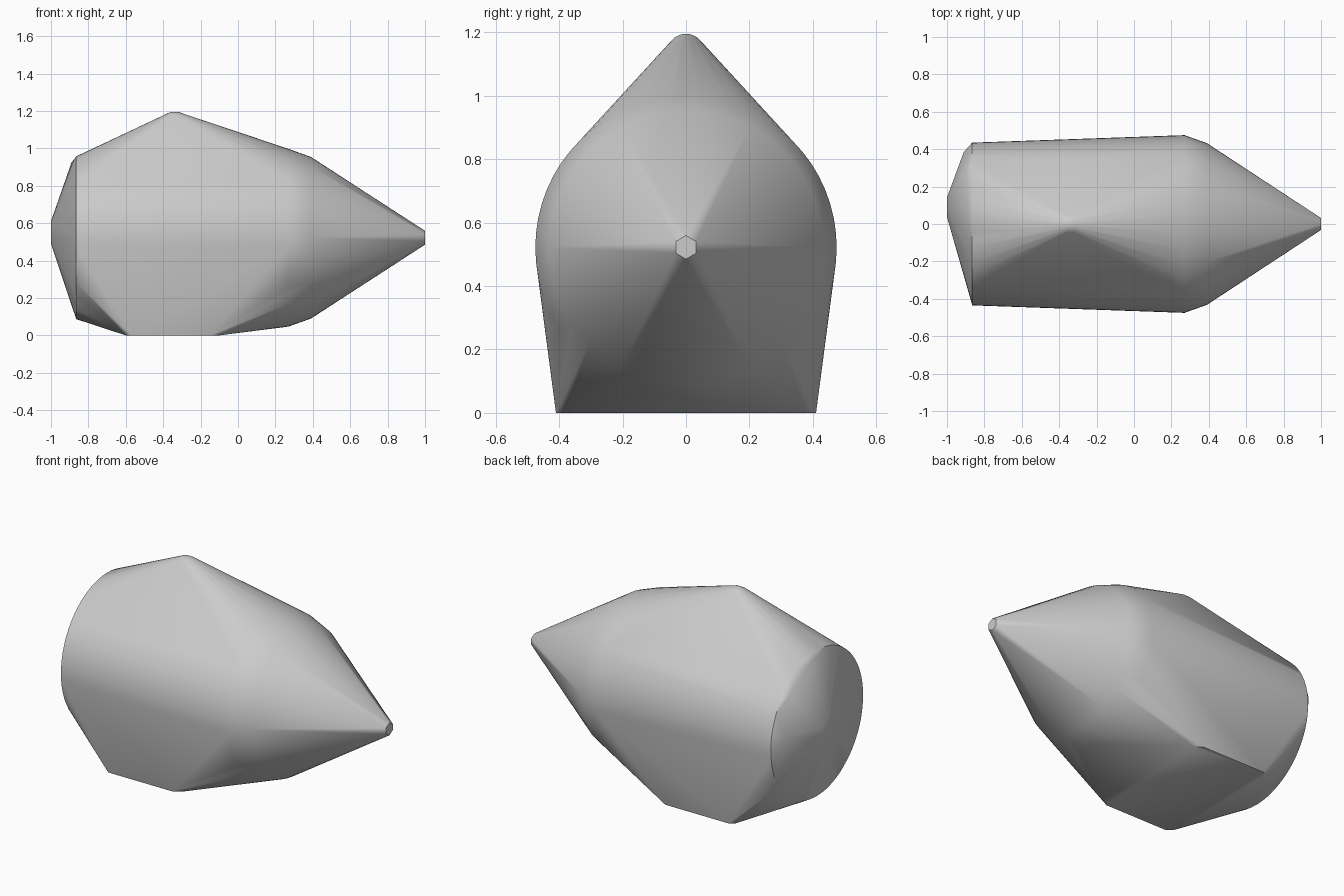
import bpy
import bmesh
from math import sin, cos, pi, radians

cube = bpy.data.objects.get("Cube")
if cube:
    bpy.data.objects.remove(cube)

grey = bpy.data.materials.new("plain grey")
grey.use_nodes = True
colour = (0.6, 0.6, 0.6, 1)
grey.diffuse_color = colour
grey.node_tree.nodes["Principled BSDF"].inputs["Base Color"].default_value = colour

AXIS_Z = 0.522


def ring(x, radius, count, y=0.0, z=AXIS_Z):
    """Circle of points facing along x."""
    return [(x, y + radius * sin(2 * pi * i / count), z + radius * cos(2 * pi * i / count))
            for i in range(count)]


points = []

# Main body, from the rear rim to the shoulder of the nose
points += ring(-0.865, 0.435, 64)
points += ring(0.27, 0.475, 64)
points += ring(0.39, 0.432, 64)

# Blunt nose tip and offset rear tip
points += ring(1.0, 0.037, 6)
points += ring(-1.0, 0.06, 6, y=0.09, z=0.55)

# Uneven facets of the rear cap
points += [(-0.91, 0.385, 0.6), (-0.89, 0.1, 0.925), (-0.895, 0.3, 0.81)]

# Rounded peak on top
for x in (-0.36, -0.32):
    for i in range(-4, 5):
        a = radians(12 * i)
        points.append((x, 0.06 * sin(a), 1.135 + 0.06 * cos(a)))

# Flat base with clipped corners
for side in (-1, 1):
    points += [(x, side * y, 0.0) for x, y in
               ((-0.57, 0.41), (-0.15, 0.41), (-0.6, 0.385), (-0.1, 0.38))]

# Wrap one taut skin around all the sections
bm = bmesh.new()
for p in points:
    bm.verts.new(p)
hull = bmesh.ops.convex_hull(bm, input=bm.verts[:])
spare = {v for v in hull["geom_interior"] + hull["geom_unused"]
         if isinstance(v, bmesh.types.BMVert)}
bmesh.ops.delete(bm, geom=list(spare), context='VERTS')
bmesh.ops.dissolve_limit(bm, angle_limit=radians(0.3), verts=bm.verts[:], edges=bm.edges[:])
bmesh.ops.recalc_face_normals(bm, faces=bm.faces[:])

mesh = bpy.data.meshes.new("hull_body")
bm.to_mesh(mesh)
bm.free()
mesh.materials.append(grey)
body = bpy.data.objects.new("hull_body", mesh)
bpy.context.collection.objects.link(body)

bpy.ops.object.select_all(action='DESELECT')
body.select_set(True)
bpy.context.view_layer.objects.active = body
bpy.ops.object.shade_smooth_by_angle(angle=radians(35))
